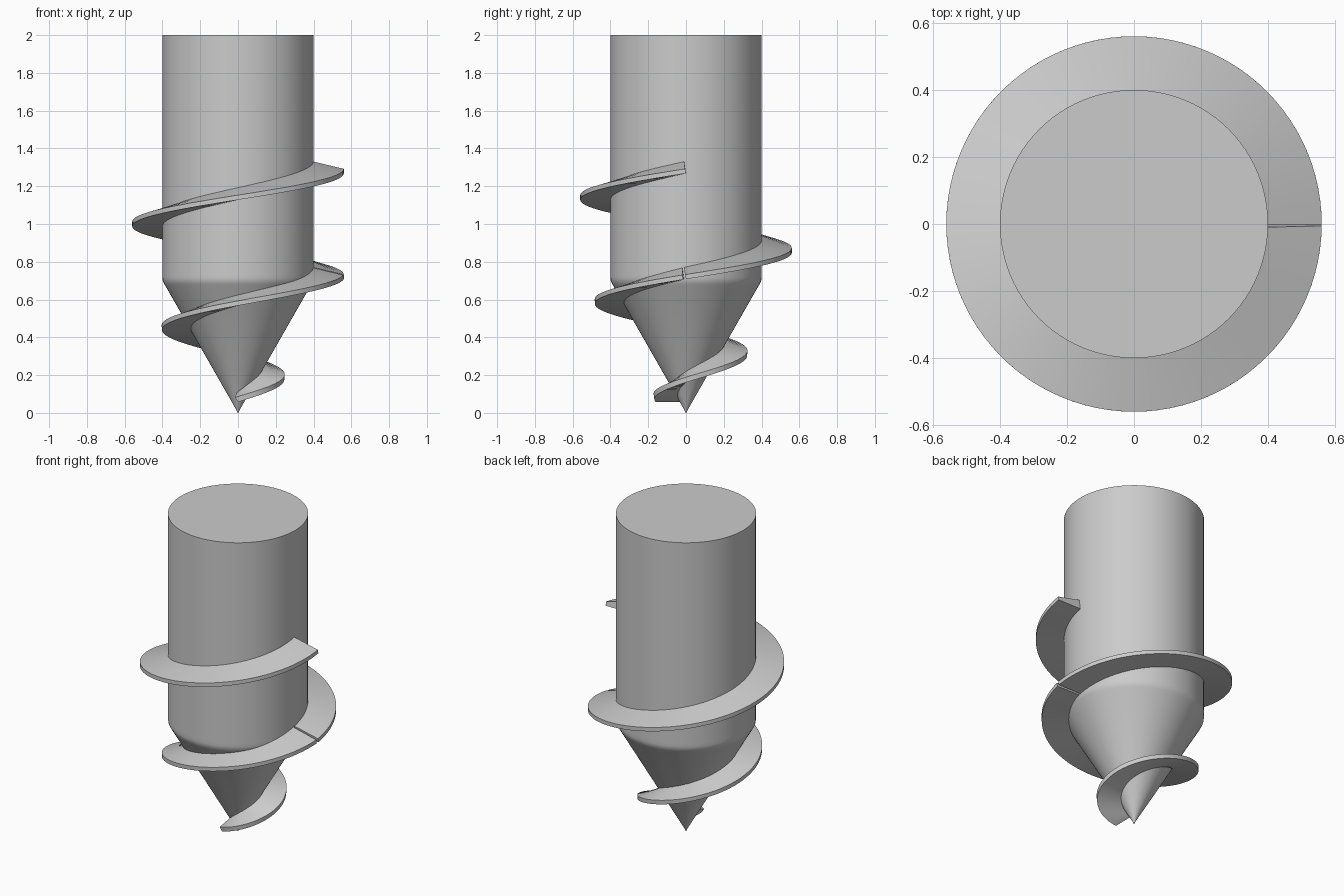
import bpy
import bmesh
from math import cos, sin, tau, pi, radians

if "Cube" in bpy.data.objects:
    bpy.data.objects.remove(bpy.data.objects["Cube"], do_unlink=True)

grey = bpy.data.materials.new("steel_grey")
grey.use_nodes = True
COLOUR = (0.6, 0.6, 0.6, 1)
grey.diffuse_color = COLOUR
grey.node_tree.nodes["Principled BSDF"].inputs["Base Color"].default_value = COLOUR

PITCH = 0.56
JOIN_Z = 0.72      # height where the two threads meet
RADIUS = 0.4
FIN = 0.16         # how far the thread stands out


def finish(name, bm):
    """Turn a bmesh into a shaded, coloured object."""
    bmesh.ops.recalc_face_normals(bm, faces=bm.faces)
    mesh = bpy.data.meshes.new(name)
    bm.to_mesh(mesh)
    bm.free()
    mesh.materials.append(grey)
    obj = bpy.data.objects.new(name, mesh)
    bpy.context.collection.objects.link(obj)
    bpy.ops.object.select_all(action='DESELECT')
    obj.select_set(True)
    bpy.context.view_layer.objects.active = obj
    bpy.ops.object.shade_smooth_by_angle(angle=radians(30))


def skin(bm, rings, closed):
    """Bridge successive rings of vertices and cap both ends."""
    n = len(rings[0])
    for a, b in zip(rings, rings[1:]):
        for i in range(n):
            j = (i + 1) % n
            bm.faces.new((a[i], a[j], b[j], b[i]))
    if closed:
        bm.faces.new(rings[0])
        bm.faces.new(rings[-1])


# Shaft: turned profile with a pointed end and a softened shoulder
profile = [(0.002, 0), (0.01, 0.0175), (0.38, 0.665), (0.39, 0.682),
           (0.398, 0.698), (RADIUS, 0.715), (RADIUS, 0.735), (RADIUS, 2)]
SIDES = 96
bm = bmesh.new()
skin(bm, [[bm.verts.new((r * cos(tau * i / SIDES), r * sin(tau * i / SIDES), z))
           for i in range(SIDES)] for r, z in profile], True)
finish("pointed_shaft", bm)


def thread(name, start, end, steps, tapered):
    """Sweep a wedge section; turns are counted downwards from the join."""
    bm = bmesh.new()
    rings = []
    for s in range(steps + 1):
        t = start + (end - start) * s / steps
        outer, z = RADIUS + FIN, JOIN_Z - PITCH * t
        if tapered:
            outer -= 0.32 * t
            z += 0.013 * t ** 6      # flattens out near the point
        inner = max(outer - FIN - 0.015, 0.004)
        lean = 1.4 * min(PITCH / (tau * outer), 0.45) / outer
        ring = []
        for r, up in ((inner, 0), (outer, 0), (outer, 0.024), (inner, 0.066)):
            a = -tau * t - lean * up
            ring.append(bm.verts.new((r * cos(a), r * sin(a), z - 0.012 + up)))
        rings.append(ring)
    skin(bm, rings, True)
    finish(name, bm)


# Threads: one even turn round the shaft, and a taper down the cone
thread("upper_thread", -1, 0, 96, False)
thread("lower_thread", 0.004, 1.25, 120, True)
